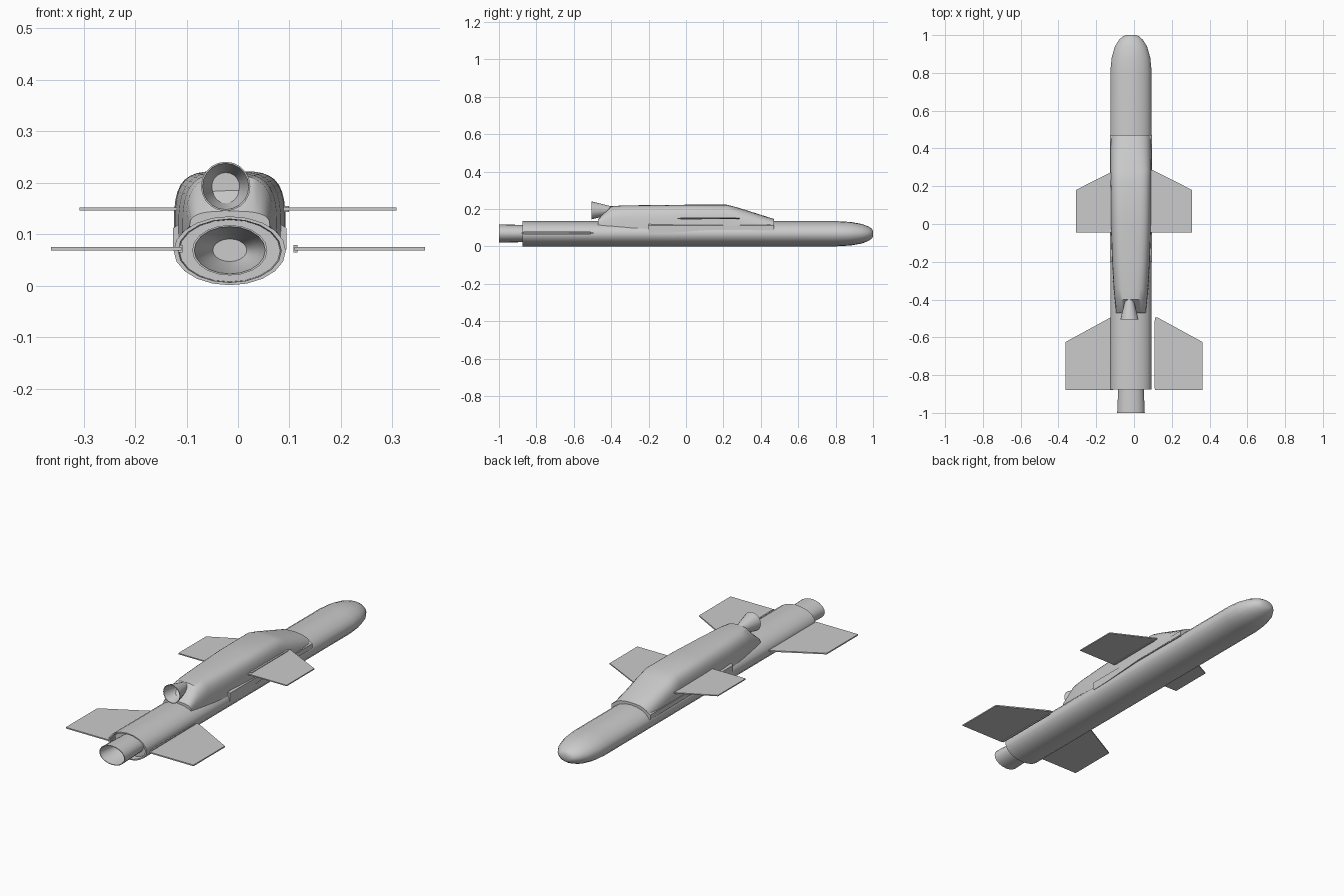
import bpy, bmesh, math

if "Cube" in bpy.data.objects:
    bpy.data.objects.remove(bpy.data.objects["Cube"])

CX, CZ = -0.016, 0.068          # body axis sits slightly off centre

grey = bpy.data.materials.new("light_grey")
grey.diffuse_color = (0.6, 0.6, 0.6, 1)
grey.use_nodes = True
grey.node_tree.nodes["Principled BSDF"].inputs["Base Color"].default_value = grey.diffuse_color


def finish(name, bm, smooth=True):
    bmesh.ops.recalc_face_normals(bm, faces=bm.faces)
    me = bpy.data.meshes.new(name)
    bm.to_mesh(me)
    bm.free()
    me.materials.append(grey)
    ob = bpy.data.objects.new(name, me)
    bpy.context.collection.objects.link(ob)
    if smooth:
        bpy.ops.object.select_all(action='DESELECT')
        ob.select_set(True)
        bpy.context.view_layer.objects.active = ob
        bpy.ops.object.shade_smooth_by_angle(angle=math.radians(35))
    return ob


def loft(name, rings):
    """Skin closed rings of points and cap both ends."""
    bm = bmesh.new()
    vs = [[bm.verts.new(p) for p in r] for r in rings]
    n = len(vs[0])
    for a, b in zip(vs, vs[1:]):
        for i in range(n):
            j = (i + 1) % n
            bm.faces.new((a[i], a[j], b[j], b[i]))
    bm.faces.new(vs[0])
    bm.faces.new(vs[-1])
    return finish(name, bm)


def ellipse(y, rx, rz, cx=CX, cz=CZ, n=20):
    return [(cx + rx * math.cos(2 * math.pi * i / n), y,
             cz + rz * math.sin(2 * math.pi * i / n)) for i in range(n)]


# main tube with recessed tail and blunt nose
profile = [(-0.84, 0.3), (-0.84, 0.9), (-0.875, 0.92), (-0.875, 1), (0.81, 1),
           (0.88, 0.94), (0.94, 0.78), (0.975, 0.58), (0.993, 0.4), (1.0, 0.24)]
loft("body", [ellipse(y, 0.109 * f, 0.067 * f) for y, f in profile])

# main nozzle: outer wall, then inner wall down to the throat
main = [(-0.83, 0.066, 0.045), (-1.0, 0.073, 0.049), (-1.0, 0.069, 0.046),
        (-0.92, 0.055, 0.036), (-0.87, 0.033, 0.022)]
loft("main_nozzle", [ellipse(y, a, b, -0.016, 0.069) for y, a, b in main])

# booster nozzle on the back of the upper housing
small = [(-0.39, 0.019), (-0.505, 0.048), (-0.505, 0.045), (-0.43, 0.027)]
loft("upper_nozzle", [ellipse(y, r, r, -0.024, 0.193) for y, r in small])


def arch(y, w, zb, zt, p, n=18):
    """Superellipse arch standing on a flat base."""
    pts = []
    for i in range(n + 1):
        t = math.pi * i / n
        c, s = math.cos(t), math.sin(t)
        pts.append((CX + math.copysign(abs(c) ** (2 / p), c) * w, y,
                    zb + (zt - zb) * max(s, 0) ** (2 / p)))
    return pts


# upper housing: sloped back, long flat top, sloped front flush with the tube
stations = [(-0.47, 0.078, 0.115, 0.145, 3), (-0.40, 0.086, 0.108, 0.215, 3),
            (-0.34, 0.092, 0.104, 0.219, 3.2), (-0.20, 0.100, 0.09, 0.221, 3.6),
            (0.0, 0.107, 0.088, 0.223, 4), (0.22, 0.109, 0.088, 0.223, 4),
            (0.28, 0.109, 0.088, 0.207, 3.6), (0.47, 0.109, 0.085, 0.147, 2.4)]
loft("upper_housing", [arch(*s) for s in stations])

# saddle strips where the housing hugs the tube sides
for side, label in ((-1, "left"), (1, "right")):
    rings = []
    for y, zb in ((-0.2, 0.07), (-0.1, 0.072), (0.15, 0.09), (0.47, 0.09)):
        x0, x1 = CX + side * 0.09, CX + side * 0.1105
        rings.append([(x0, y, zb), (x1, y, zb), (x1, y, 0.112), (x0, y, 0.125)])
    loft(label + "_saddle_strip", rings)


def plate(name, outline, z, half, side):
    """Flat fin cut from an (x, y) outline, mirrored by side."""
    bm = bmesh.new()
    f = bm.faces.new([bm.verts.new((side * x, y, z - half)) for x, y in outline])
    ext = bmesh.ops.extrude_face_region(bm, geom=[f])["geom"]
    bmesh.ops.translate(bm, vec=(0, 0, 2 * half),
                        verts=[v for v in ext if isinstance(v, bmesh.types.BMVert)])
    finish(name, bm, smooth=False)


# mid wings, tail fins and their thicker root strips
for side, label in ((-1, "left"), (1, "right")):
    plate(label + "_wing", [(0.088, -0.045), (0.308, -0.045), (0.308, 0.18), (0.1, 0.285), (0.088, 0.285)],
          0.149, 0.0028, side)
    plate(label + "_wing_root", [(0.088, -0.03), (0.099, -0.03), (0.099, 0.27), (0.088, 0.27)],
          0.149, 0.006, side)
    plate(label + "_tail_fin", [(0.11, -0.88), (0.363, -0.88), (0.363, -0.625), (0.125, -0.495), (0.11, -0.495)],
          0.072, 0.0032, side)
    plate(label + "_fin_root", [(0.108, -0.87), (0.116, -0.87), (0.114, -0.51), (0.108, -0.51)],
          0.072, 0.0075, side)
